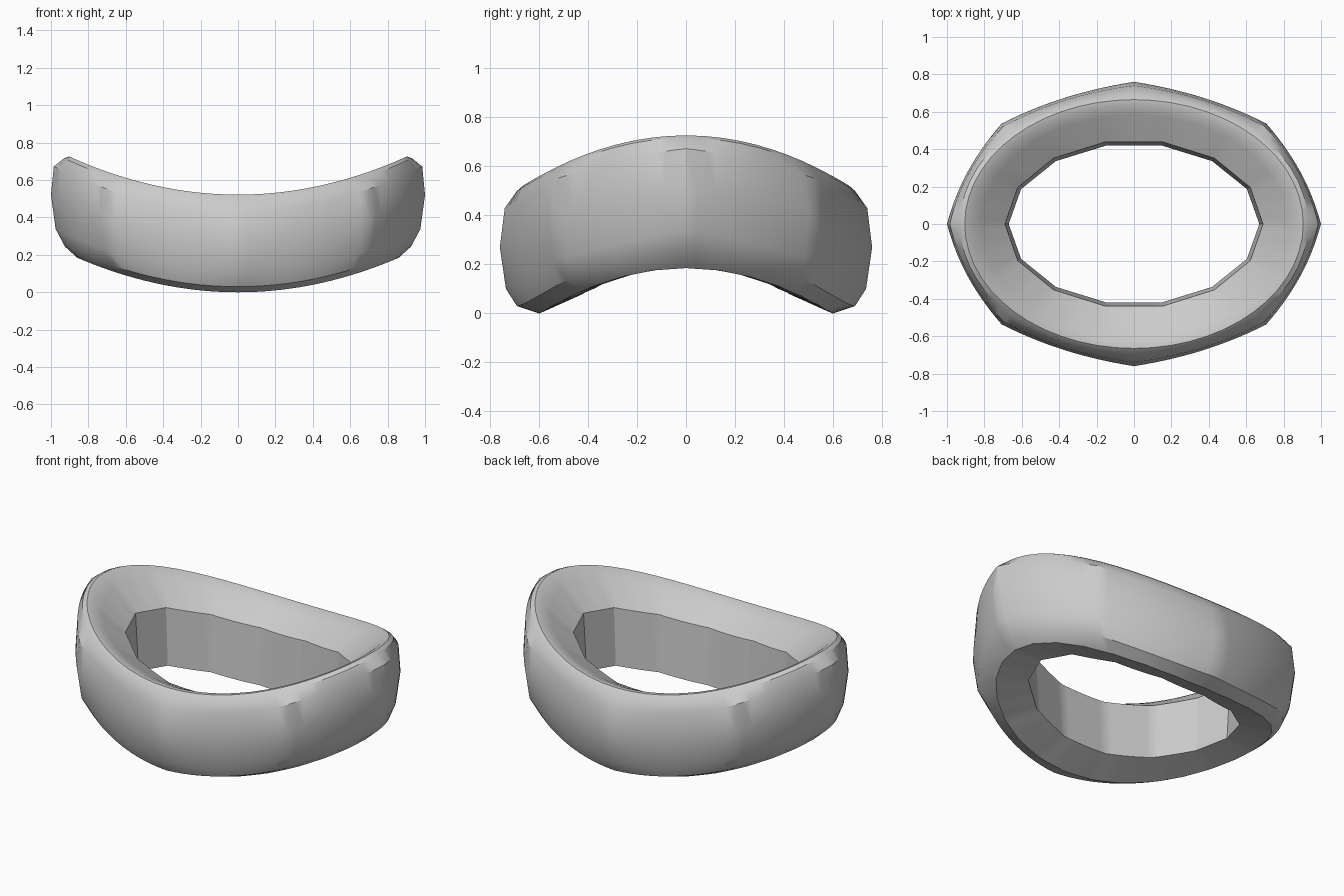
import bpy
import bmesh
from math import sin, cos, pi, radians

cube = bpy.data.objects.get("Cube")
if cube:
    bpy.data.objects.remove(cube)

SEGMENTS = 112   # divisible by the 14-sided hole and the 8-sided belt
LIFT = 0.25      # saddle bend: height gained with distance from the middle

# Cross-section loops: half width x, half depth y, height, sides, facet amount
PROFILE = [
    (0.69, 0.45, 0.42, 14, 1.0),    # upper hole edge
    (0.82, 0.585, 0.495, 28, 1.0),  # inner lip
    (0.87, 0.635, 0.52, 56, 1.0),   # crown
    (0.905, 0.665, 0.522, 56, 1.0),
    (0.93, 0.69, 0.50, 56, 1.0),    # outer rim line
    (0.985, 0.74, 0.43, 8, 0.4),    # shoulder
    (1.00, 0.76, 0.27, 8, 0.5),     # belt
    (0.975, 0.735, 0.10, 8, 0.5),   # lower shoulder
    (0.925, 0.69, 0.03, 8, 0.3),
    (0.86, 0.60, 0.00, 28, 1.0),    # underside
    (0.67, 0.43, 0.08, 14, 1.0),    # lower hole edge
]


def facet_radius(angle, sides, amount):
    """Distance to a regular polygon of radius one, blended with a circle."""
    step = 2 * pi / sides
    polygon = cos(step / 2) / cos(angle % step - step / 2)
    return 1 + (polygon - 1) * amount


def make_loop(bm, width, depth, height, sides, amount):
    loop = []
    for i in range(SEGMENTS):
        angle = 2 * pi * i / SEGMENTS
        r = facet_radius(angle, sides, amount)
        x, y = width * r * cos(angle), depth * r * sin(angle)
        loop.append(bm.verts.new((x, y, height + LIFT * x * x)))
    return loop


# Bridge the loops into a closed ring
bm = bmesh.new()
loops = [make_loop(bm, *row) for row in PROFILE]
for k, a in enumerate(loops):
    b = loops[(k + 1) % len(loops)]
    for i in range(SEGMENTS):
        j = (i + 1) % SEGMENTS
        bm.faces.new((a[i], a[j], b[j], b[i]))
bmesh.ops.recalc_face_normals(bm, faces=bm.faces)

mesh = bpy.data.meshes.new("curved_band")
bm.to_mesh(mesh)
bm.free()
band = bpy.data.objects.new("curved_band", mesh)
bpy.context.collection.objects.link(band)

# Plain grey
grey = bpy.data.materials.new("light_grey")
grey.use_nodes = True
color = (0.6, 0.6, 0.6, 1)
grey.diffuse_color = color
grey.node_tree.nodes["Principled BSDF"].inputs["Base Color"].default_value = color
mesh.materials.append(grey)

bpy.ops.object.select_all(action="DESELECT")
band.select_set(True)
bpy.context.view_layer.objects.active = band
bpy.ops.object.shade_smooth_by_angle(angle=radians(30))
